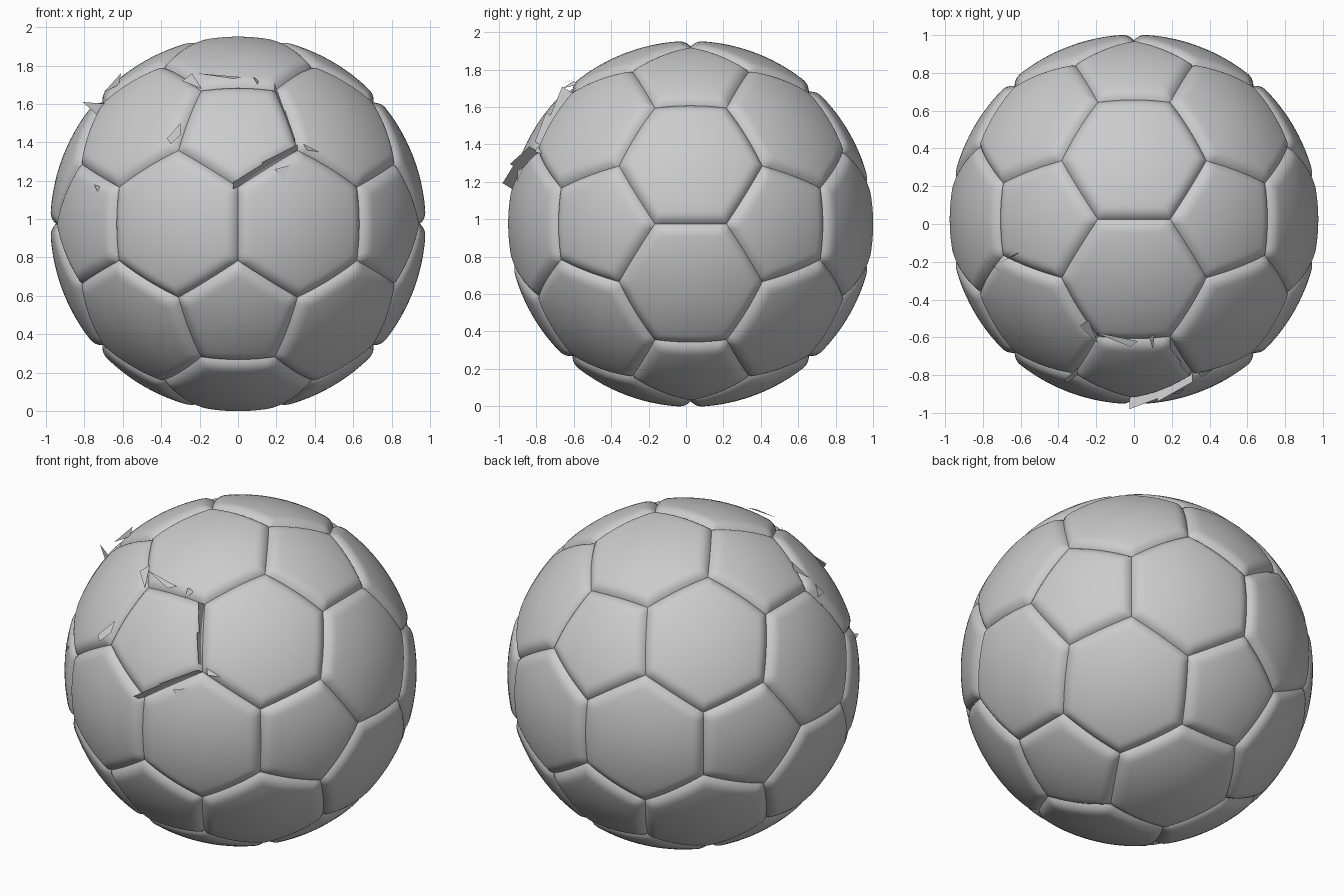
import bpy
import bmesh
from math import atan2
from itertools import combinations
from mathutils import Vector

cube = bpy.data.objects.get("Cube")
if cube:
    bpy.data.objects.remove(cube, do_unlink=True)

CENTRE = Vector((0, 0.025, 0.975))
RADIUS = 0.978
SEAM_DEPTH = 0.03
SEAM_WIDTH = 0.075
EDGE_STEPS = 12

# One plain grey for the whole ball
grey = bpy.data.materials.new("light grey")
grey.use_nodes = True
colour = (0.6, 0.6, 0.6, 1)
grey.diffuse_color = colour
grey.node_tree.nodes["Principled BSDF"].inputs["Base Color"].default_value = colour


def add_object(name, bm, smooth):
    mesh = bpy.data.meshes.new(name)
    bm.to_mesh(mesh)
    bm.free()
    mesh.materials.append(grey)
    for poly in mesh.polygons:
        poly.use_smooth = smooth
    obj = bpy.data.objects.new(name, mesh)
    bpy.context.collection.objects.link(obj)
    return obj


def order_corners(corners):
    """Sort the corners anticlockwise as seen from outside."""
    middle = sum(corners, Vector()) / len(corners)
    axis = middle.normalized()
    side = (corners[0] - middle).normalized()
    up = axis.cross(side)
    corners = sorted(corners, key=lambda p: atan2((p - middle).dot(up), (p - middle).dot(side)))
    return corners, middle


def panel(name, corners):
    """Build a spherical panel from shrinking rings, rounded down at the seam."""
    corners, middle = order_corners(corners)
    count = len(corners)
    apothem = ((corners[0] + corners[1]) / 2 - middle).length
    insets = [SEAM_WIDTH * (i / 7) ** 1.5 for i in range(8)]
    insets += [SEAM_WIDTH + (apothem - SEAM_WIDTH) * i / 6 for i in range(1, 6)]
    outline = [corners[i].lerp(corners[(i + 1) % count], k / EDGE_STEPS)
               for i in range(count) for k in range(EDGE_STEPS)]
    bm = bmesh.new()
    rings = []
    for inset in insets:
        drop = SEAM_DEPTH * max(0, 1 - inset / SEAM_WIDTH) ** 2.5
        rings.append([bm.verts.new(CENTRE + p.lerp(middle, inset / apothem).normalized() * (RADIUS - drop))
                      for p in outline])
    total = len(outline)
    for outer, inner in zip(rings, rings[1:]):
        for i in range(total):
            j = (i + 1) % total
            bm.faces.new((outer[i], outer[j], inner[j], inner[i]))
    tip = bm.verts.new(CENTRE + middle.normalized() * RADIUS)
    for i in range(total):
        bm.faces.new((rings[-1][i], rings[-1][(i + 1) % total], tip))
    add_object(name, bm, True)


# Icosahedron points and edges that set out the panels
golden = (1 + 5 ** 0.5) / 2
points = []
for a in (-1, 1):
    for b in (-golden, golden):
        points += [Vector((0, b, a)), Vector((b, a, 0)), Vector((a, 0, b))]


def joined(p, q):
    return abs((p - q).length - 2) < 0.01


scale = RADIUS / points[0].lerp(points[0] + Vector((0, 0, 2)), 1 / 3).length
corner_length = next((p.lerp(q, 1 / 3)).length for p, q in combinations(points, 2) if joined(p, q))
scale = RADIUS / corner_length


def corner(p, q):
    return p.lerp(q, 1 / 3) * scale


# Five-sided panels around each point
for n, p in enumerate(points):
    panel(f"pentagon_panel_{n + 1}", [corner(p, q) for q in points if joined(p, q)])

# Six-sided panels inside each triangle
triangles = [t for t in combinations(points, 3) if all(joined(p, q) for p, q in combinations(t, 2))]
for n, t in enumerate(triangles):
    panel(f"hexagon_panel_{n + 1}", [corner(p, q) for p in t for q in t if p != q])


def shard(name, pts):
    bm = bmesh.new()
    bm.faces.new([bm.verts.new(p) for p in pts])
    add_object(name, bm, False)


# Torn seam flaps standing out of the upper front pentagon
torn = Vector((0, -golden, 1))
outward = torn.normalized()
rim = {}
for q in points:
    if joined(torn, q):
        spot = CENTRE + corner(torn, q) * (RADIUS - SEAM_DEPTH) / RADIUS
        rim[(round(q.x, 1), round(q.z, 1))] = spot
low = rim[(0, -1)]
right_side = rim[(round(golden, 1), 0)]
right_top = rim[(1, round(golden, 1))]


def flap(name, start, end, profile):
    """Standing strip along a seam: (fraction, base height, top height)."""
    base = [start.lerp(end, f) + outward * h for f, h, _ in profile]
    top = [start.lerp(end, f) + outward * h for f, _, h in profile]
    shard(name, base + top[::-1])


flap("lower_flap", low, right_side, [(-0.08, 0, 0.08), (0.45, 0, 0.08)])
flap("lower_flap_end", low, right_side, [(0.4, 0, 0.1), (1, 0, 0.06)])
flap("side_flap", right_side, right_top, [(0.1, 0, 0.05), (0.55, 0, 0.08)])
flap("side_flap_end", right_side, right_top, [(0.5, 0, 0.05), (1, 0, 0.08)])

# Loose slivers scattered around the torn seam
slivers = {
    "far_sliver": [(-.81, -.18, 1.61), (-.68, -.27, 1.6), (-.72, -.24, 1.53)],
    "far_sliver_upper": [(-.7, -.2, 1.66), (-.61, -.15, 1.76), (-.62, -.16, 1.7)],
    "far_sliver_lower": [(-.75, -.6, 1.18), (-.73, -.6, 1.14), (-.72, -.61, 1.17)],
    "top_corner_sliver": [(-.29, -.54, 1.72), (-.19, -.63, 1.68), (-.24, -.51, 1.76)],
    "top_long_sliver": [(-.22, -.57, 1.76), (.02, -.62, 1.74), (-.02, -.65, 1.73)],
    "top_small_sliver": [(.08, -.6, 1.74), (.1, -.66, 1.7), (.11, -.58, 1.72)],
    "side_sliver": [(-.37, -.83, 1.42), (-.3, -.76, 1.5), (-.3, -.8, 1.44), (-.35, -.84, 1.39)],
    "lower_sliver": [(.19, -.9, 1.26), (.24, -.9, 1.2), (.27, -.87, 1.28)],
    "corner_sliver": [(.34, -.79, 1.39), (.42, -.77, 1.35), (.36, -.81, 1.36)],
}
for name, pts in slivers.items():
    shard(name, [Vector(p) for p in pts])
